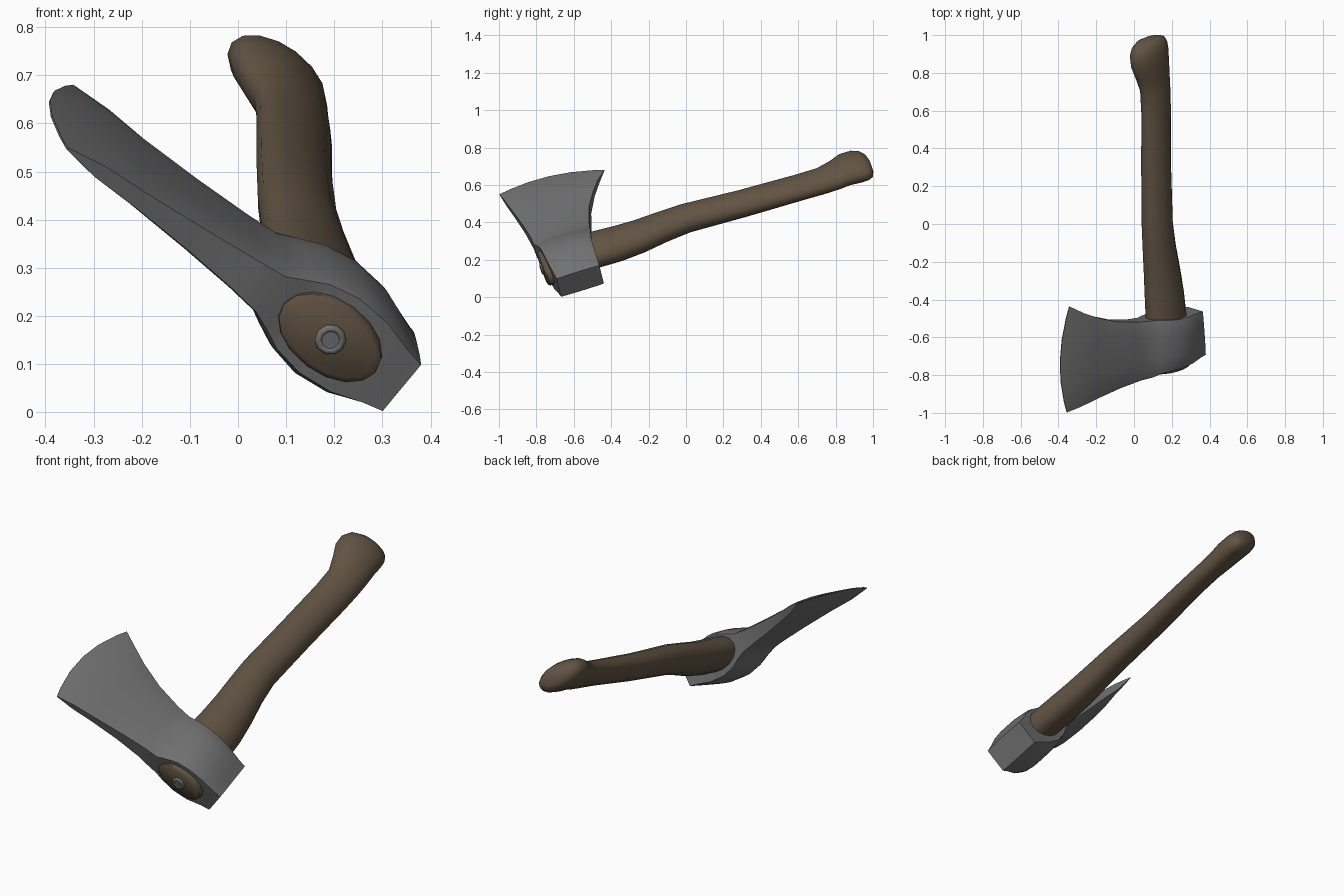
import bpy, bmesh, math
from mathutils import Vector, Matrix

if "Cube" in bpy.data.objects:
    bpy.data.objects.remove(bpy.data.objects["Cube"])

# Local frame of the leaning axe: along the handle, toward the edge, across the cheeks
ALONG = Vector((-0.067, 0.953, 0.295)).normalized()
EDGE = Vector((-0.776, -0.236, 0.585))
EDGE = (EDGE - ALONG * EDGE.dot(ALONG)).normalized()
SIDE = ALONG.cross(EDGE)
EYE = Vector((0.19, -0.74, 0.16))


def place(a, b, c):
    return EYE + ALONG * a + EDGE * b + SIDE * c


def material(name, color):
    m = bpy.data.materials.new(name)
    m.use_nodes = True
    m.diffuse_color = (*color, 1)
    bsdf = m.node_tree.nodes["Principled BSDF"]
    bsdf.inputs["Base Color"].default_value = (*color, 1)
    bsdf.inputs["Roughness"].default_value = 0.6
    return m


steel = material("steel grey", (0.165, 0.165, 0.168))
wood = material("brown wood", (0.12, 0.087, 0.056))


def loft(name, rings, mat, angle):
    """Skin a row of equal-length point rings and cap both ends."""
    bm = bmesh.new()
    loops = [[bm.verts.new(p) for p in ring] for ring in rings]
    n = len(loops[0])
    for lo, hi in zip(loops, loops[1:]):
        for i in range(n):
            j = (i + 1) % n
            bm.faces.new((lo[i], lo[j], hi[j], hi[i]))
    bm.faces.new(loops[0])
    bm.faces.new(loops[-1])
    bmesh.ops.recalc_face_normals(bm, faces=bm.faces)
    mesh = bpy.data.meshes.new(name)
    bm.to_mesh(mesh)
    bm.free()
    mesh.materials.append(mat)
    obj = bpy.data.objects.new(name, mesh)
    bpy.context.collection.objects.link(obj)
    smooth(obj, angle)
    return obj


def smooth(obj, angle):
    bpy.ops.object.select_all(action="DESELECT")
    obj.select_set(True)
    bpy.context.view_layer.objects.active = obj
    bpy.ops.object.shade_smooth_by_angle(angle=math.radians(angle))


# Head: sections from poll to cutting edge
# (position, front, back, half thickness, rim thickness ratio, bow)
sections = [
    (-0.195, 0.015, 0.255, 0.066, 0.96, 0),
    (-0.15, 0.01, 0.257, 0.085, 0.86, 0),
    (-0.08, 0.0, 0.26, 0.112, 0.84, 0),
    (0.0, -0.005, 0.265, 0.12, 0.84, 0),
    (0.07, -0.008, 0.275, 0.105, 0.84, 0),
    (0.115, -0.015, 0.282, 0.084, 0.8, 0),
    (0.16, -0.028, 0.285, 0.06, 0.8, 0),
    (0.23, -0.028, 0.296, 0.053, 0.75, 0),
    (0.36, -0.04, 0.328, 0.044, 0.65, 0),
    (0.52, -0.062, 0.38, 0.035, 0.55, 0.4),
    (0.64, -0.08, 0.425, 0.029, 0.55, 0.8),
    (0.738, -0.094, 0.478, 0.002, 1, 1),
]
steps = (0, 0.1, 0.3, 0.5, 0.7, 0.9, 1)


def head_ring(b, front, back, half, rim, bow):
    upper, lower = [], []
    for t in steps:
        edge_amount = abs(2 * t - 1) ** 4
        c = half * (1 - (1 - rim) * edge_amount)
        a = front + (back - front) * t
        bb = b - bow * 0.22 * (t - 0.35) ** 2
        upper.append(place(a, bb, c))
        lower.append(place(a, bb, -c))
    return upper + lower[::-1]


loft("axe_head", [head_ring(*s) for s in sections], steel, 35)

# Handle: oval sections from the wedge end in the eye to the knob
# (x, y, z, half depth, half thickness)
path = [
    (0.192, -0.768, 0.151, 0.108, 0.066),
    (0.191, -0.76, 0.154, 0.122, 0.077),
    (0.19, -0.74, 0.16, 0.125, 0.08),
    (0.17, -0.5, 0.25, 0.123, 0.08),
    (0.16, -0.37, 0.285, 0.117, 0.08),
    (0.148, -0.25, 0.325, 0.108, 0.077),
    (0.133, -0.12, 0.378, 0.097, 0.073),
    (0.123, 0.0, 0.422, 0.091, 0.07),
    (0.117, 0.3, 0.5, 0.089, 0.063),
    (0.117, 0.6, 0.585, 0.09, 0.057),
    (0.112, 0.72, 0.62, 0.092, 0.057),
    (0.098, 0.79, 0.65, 0.105, 0.06),
    (0.085, 0.85, 0.682, 0.118, 0.065),
    (0.08, 0.91, 0.698, 0.12, 0.066),
    (0.082, 0.95, 0.703, 0.11, 0.061),
    (0.088, 0.978, 0.703, 0.085, 0.046),
    (0.094, 0.99, 0.702, 0.045, 0.024),
]
SIDES = 16


def oval(x, y, z, depth, thick):
    angles = [2 * math.pi * i / SIDES for i in range(SIDES)]
    return [Vector((x, y, z)) + EDGE * depth * math.cos(t) + SIDE * thick * math.sin(t)
            for t in angles]


loft("handle", [oval(*p) for p in path], wood, 45)

# Steel ring wedge set in the handle end
turn = Matrix((EDGE, SIDE, ALONG)).transposed()
bpy.ops.mesh.primitive_torus_add(
    location=place(-0.031, 0, 0), rotation=turn.to_euler(),
    major_segments=10, minor_segments=8, major_radius=0.025, minor_radius=0.008)
ring = bpy.context.object
ring.name = "wedge_ring"
ring.data.materials.append(steel)
smooth(ring, 50)

bpy.ops.mesh.primitive_cylinder_add(
    vertices=10, radius=0.024, depth=0.008,
    location=place(-0.031, 0, 0), rotation=turn.to_euler())
core = bpy.context.object
core.name = "wedge_core"
core.data.materials.append(steel)
